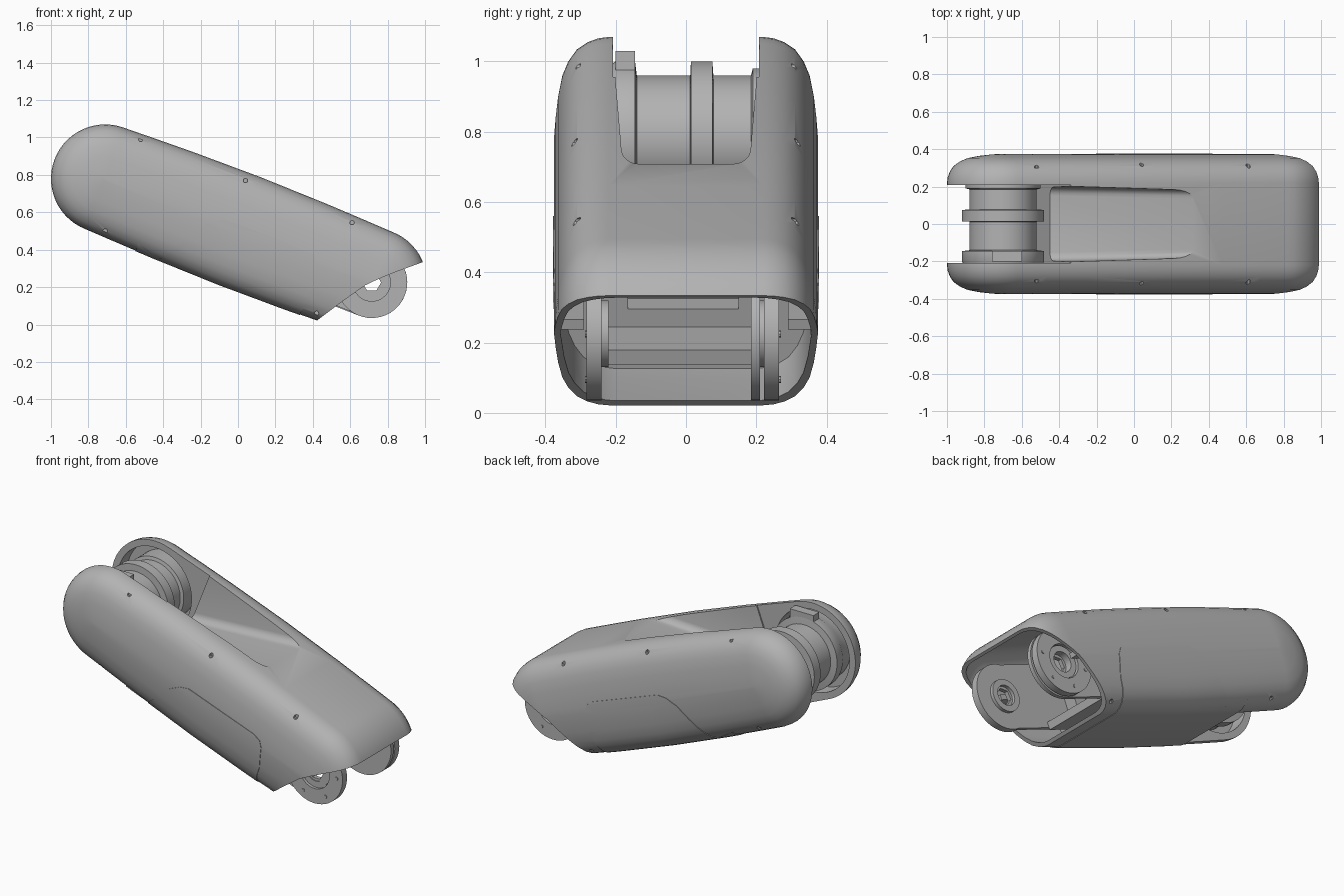
import bpy, bmesh, math
from mathutils import Vector

if "Cube" in bpy.data.objects:
    bpy.data.objects.remove(bpy.data.objects["Cube"])

# Limb axis runs from the motor joint (upper left) to the lower joint (right)
A, B = Vector((-0.71, 0.78)), Vector((0.72, 0.225))
LEN = (B - A).length
U = (B - A).normalized()
V = Vector((-U.y, U.x))
TOP = math.atan2(V.y, V.x)
R = 0.29
# Edge rounding: sideways position and inset of the outline there
ROUND = [(0.22, 0), (0.25, .004), (0.28, .015), (0.31, .035), (0.335, .07),
         (0.352, .11), (0.364, .17), (0.371, .23), (0.375, .28)]


def local(u, v):
    return A + U * u + V * v


def material(name, value):
    m = bpy.data.materials.new(name)
    m.use_nodes = True
    col = (value, value, value, 1)
    m.diffuse_color = col
    m.node_tree.nodes["Principled BSDF"].inputs["Base Color"].default_value = col
    return m


GREY = material("plain grey", 0.45)


def finish(bm, name):
    bmesh.ops.recalc_face_normals(bm, faces=bm.faces)
    me = bpy.data.meshes.new(name)
    bm.to_mesh(me)
    bm.free()
    ob = bpy.data.objects.new(name, me)
    bpy.context.collection.objects.link(ob)
    me.materials.append(GREY)
    return ob


def skin(bm, rings, closed=False):
    """Bridge rings of points, capping the ends unless closed."""
    vs = [[bm.verts.new(p) for p in ring] for ring in rings]
    n = len(vs[0])
    for a, b in zip(vs, vs[1:] + (vs[:1] if closed else [])):
        for i in range(n):
            j = (i + 1) % n
            bm.faces.new((a[i], a[j], b[j], b[i]))
    if not closed:
        bm.faces.new(vs[0])
        bm.faces.new(vs[-1])


def outline(start=None, steps=28):
    """Centre, direction and radius for each point of the limb outline."""
    pts = []
    ends = [(A, TOP), (B, TOP + math.pi)]
    for k, (c, a0) in enumerate(ends):
        if k == 0 and start is not None:
            pts += [(local(start, 0), V, R + .01), (local(start, 0), -V, R + .01)]
        else:
            for i in range(steps + 1):
                a = a0 + math.pi * i / steps
                pts.append((c, Vector((math.cos(a), math.sin(a))), R))
        for t in (.1, .25, .5, .75, .9):
            u = LEN * (t if k == 0 else 1 - t)
            if start is None or u > start:
                pts.append((local(u, 0), V * (2 * k - 1), R + .018 * math.sin(math.pi * t)))
    return pts


def limb(name, grow=0, start=None):
    """Rounded limb solid, grown or shrunk by a margin."""
    stations = [(-y - grow, d) for y, d in reversed(ROUND)] + [(y + grow, d) for y, d in ROUND]
    bm = bmesh.new()
    rings = []
    for y, d in stations:
        flat = [c + n * max(r - d + grow, .004) for c, n, r in outline(start)]
        rings.append([(p.x, y, p.y) for p in flat])
    skin(bm, rings)
    return finish(bm, name)


def prism(name, pts, y0, y1):
    bm = bmesh.new()
    skin(bm, [[(p[0], y, p[1]) for p in pts] for y in (y0, y1)])
    return finish(bm, name)


def lathe(name, c, profile, steps=48, closed=False):
    """Turn (radius, y) points about a sideways axis."""
    bm = bmesh.new()
    turn = [2 * math.pi * i / steps for i in range(steps)]
    skin(bm, [[(c[0] + r * math.cos(a), y, c[1] + r * math.sin(a)) for a in turn]
              for r, y in profile], closed)
    return finish(bm, name)


def tube(name, c, r_out, r_in, y0, y1):
    return lathe(name, c, [(r_out, y0), (r_out, y1), (r_in, y1), (r_in, y0)], closed=True)


def combine(ob, tool, mode="DIFFERENCE"):
    mod = ob.modifiers.new("cut", "BOOLEAN")
    mod.operation, mod.solver, mod.object = mode, "EXACT", tool
    bpy.context.view_layer.objects.active = ob
    bpy.ops.object.modifier_apply(modifier=mod.name)
    bpy.data.objects.remove(tool)


# Main shell, with the fork slot at the motor end
shell = limb("outer_shell")
SLOT = 0.285
combine(shell, prism("fork_slot", [local(-.6, -.6), local(SLOT, -.6), local(SLOT, .6),
                                   local(-.6, .6)], -.208, .208))

# Top pocket: tapered sides and rounded floor corners
pocket = prism("pocket", [(-.6, .655), (.34, .71), (.34, 1.3), (-.6, 1.3)], -.2, .2)
for v in pocket.data.vertices:
    v.co.y *= 0.9 if v.co.x > 0 else 1.0
    v.co.y *= 1.08 if v.co.z > 1 else 1.0
bm = bmesh.new()
bm.from_mesh(pocket.data)
floor = [e for e in bm.edges if all(v.co.z < .8 for v in e.verts)
         and abs(e.verts[0].co.x - e.verts[1].co.x) > .5]
bmesh.ops.bevel(bm, geom=floor, offset=.045, segments=5, affect="EDGES", profile=.5)
bm.to_mesh(pocket.data)
bm.free()
combine(shell, pocket)

# Hollow lower end and its slanted mouth
combine(shell, limb("cavity", -.018, 1.08))
mouth = [(.3, -.07), (.41, .012), (.56, .125), (.68, .21), (.75, .243), (.84, .28),
         (1.0, .338), (1.2, .4), (1.2, -.4), (.3, -.4)]
combine(shell, prism("mouth", mouth, -.5, .5))
combine(shell, prism("bulkhead_recess", [local(u, v) for u, v in
                                         ((1.0, -.1), (1.2, -.1), (1.2, .14), (1.0, .14))],
                     -.165, .15))

# Round recesses inside both fork cheeks
for s in (-1, 1):
    combine(shell, lathe("cheek_recess", A, [(.25, s * .19), (.25, s * .3)]))

# Screw holes along the rounded edges
for x, z in ((-.52, .99), (.04, .77), (.61, .545), (-.71, .5), (-.15, .28), (.42, .06)):
    for s in (-1, 1):
        combine(shell, lathe("screw_hole", (x, z), [(.012, s * .3), (.012, s * .45)], 10))

# Thin lower cover wrapping both flanks and the belly
cover = limb("lower_cover", .003)
combine(cover, limb("cover_inside", -.005))
combine(cover, prism("cover_outline", [local(SLOT + .005, -.26), (-.41, .35), (-.2, .525),
                                       (-.13, .555), (-.07, .56), (.37, .4), (.41, .37),
                                       (.42, .33), (.4, .2), (.33, .05), (.33, -.2),
                                       local(SLOT + .005, -.6)], -.5, .5), "INTERSECT")

# Joint motor with its flanges
C = (-.70, .78)
motor = lathe("joint_motor", C, [
    (.1, -.31), (.2, -.31), (.2, -.235), (.22, -.2), (.22, -.145), (.18, -.14), (.18, .012),
    (.22, .014), (.22, .075), (.18, .078), (.18, .185), (.2, .19), (.2, .31), (.1, .31)], 64)
tab = prism("motor_tab", [(-.76, .95), (-.60, .95), (-.60, 1.03), (-.76, 1.03)], -.2, -.145)

# Lower joint plates: arms with bored hubs, mirrored to both sides
J = Vector((.715, .225))


def arm(name, y0, y1, r):
    far = J - U * .3
    pts = []
    for c, a0 in ((far, TOP), (J, TOP + math.pi)):
        for i in range(25):
            a = a0 + math.pi * i / 24
            pts.append(c + Vector((math.cos(a), math.sin(a))) * r)
    ob = prism(name, pts, y0, y1)
    combine(ob, lathe("bore", J, [(.05, y0 - .1), (.05, y1 + .1)], 6))
    return ob


parts = [shell, cover, motor, tab,
         arm("right_arm_plate", -.265, -.24, .185),
         arm("left_arm_plate", .185, .21, .19)]
for side, s, y in (("right", -1, .24), ("left", 1, .222)):
    parts += [tube(side + "_joint_disc", J, .19, .1, s * y, s * (y + .043)),
              tube(side + "_hub_rim", J, .095, .06, s * (y - .02), s * (y + .03))]
    # Small bolts around the hub
    for k in range(6):
        a = k * math.pi / 3
        p = J + Vector((math.cos(a), math.sin(a))) * .15
        parts.append(lathe(side + "_hub_bolt", p, [(.01, s * y), (.01, s * (y + .048))], 8))
    # Ribs bracing the mouth
    parts.append(prism(side + "_mouth_rib", [local(u, v) for u, v in (
        (1.08, .0), (1.5, .0), (1.5, .03), (1.08, .03))], s * .29, s * .355))

# Cross bar in front of the bulkhead
parts.append(prism("cross_bar", [local(u, v) for u, v in (
    (1.08, -.2), (1.26, -.2), (1.26, -.155), (1.08, -.155))], -.24, .19))

# Smooth shading that keeps hard edges
bpy.ops.object.select_all(action="DESELECT")
for ob in parts:
    ob.select_set(True)
bpy.context.view_layer.objects.active = shell
bpy.ops.object.shade_smooth_by_angle(angle=math.radians(30))
